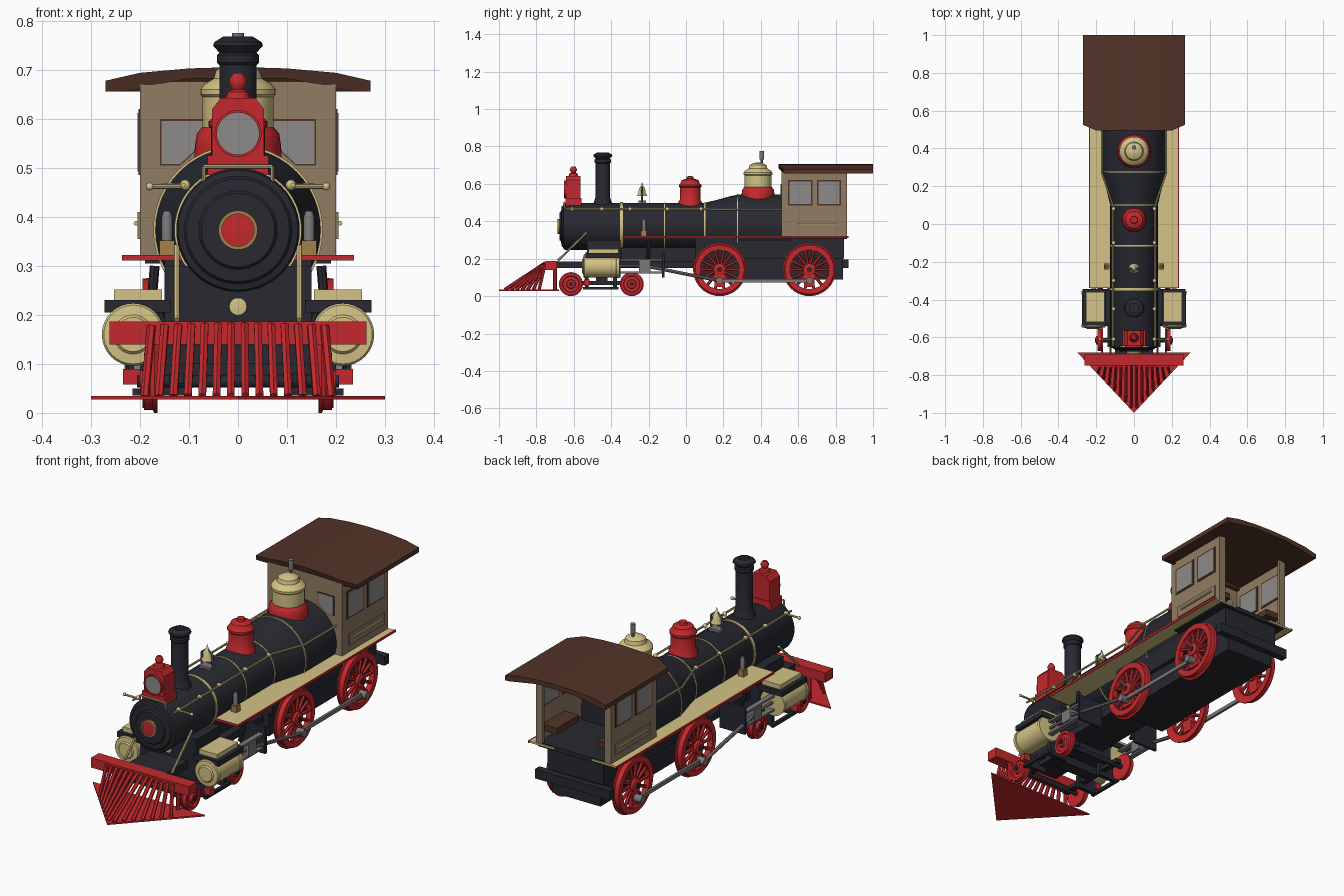
import bpy, bmesh, math
from mathutils import Vector, Matrix

cube = bpy.data.objects.get("Cube")
if cube:
    bpy.data.objects.remove(cube, do_unlink=True)


def material(name, r, g, b):
    m = bpy.data.materials.new(name)
    m.use_nodes = True
    m.diffuse_color = (r, g, b, 1)
    node = m.node_tree.nodes["Principled BSDF"]
    node.inputs["Base Color"].default_value = (r, g, b, 1)
    node.inputs["Roughness"].default_value = 0.6
    return m


BLACK = material("soft black", .021, .022, .03)
RED = material("bright red", .56, .022, .026)
CREAM = material("cream brass", .66, .55, .24)
TAN = material("tan wood", .28, .2, .125)
BROWN = material("dark brown roof", .085, .034, .021)
GLASS = material("grey glass", .27, .26, .25)
STEEL = material("grey steel", .2, .19, .19)
GOLD = material("old gold", .36, .22, .07)


class Part:
    """One object whose mesh is gathered in world space from simple solids."""

    def __init__(self, name, mat, mirror=False):
        self.name, self.mat, self.mirror = name, mat, mirror
        self.bm = bmesh.new()

    def box(self, x, y, z):
        size = Vector((x[1] - x[0], y[1] - y[0], z[1] - z[0]))
        mid = Vector((x[0] + x[1], y[0] + y[1], z[0] + z[1])) / 2
        mat = Matrix.Translation(mid) @ Matrix.Diagonal(size).to_4x4()
        bmesh.ops.create_cube(self.bm, size=1, matrix=mat)
        return self

    def rod(self, points, r, sides=8):
        for a, b in zip(points, points[1:]):
            a, b = Vector(a), Vector(b)
            turn = (b - a).to_track_quat('Z', 'Y').to_matrix().to_4x4()
            bmesh.ops.create_cone(self.bm, cap_ends=True, segments=sides, radius1=r, radius2=r,
                                  depth=(b - a).length, matrix=Matrix.Translation((a + b) / 2) @ turn)
        return self

    def ball(self, at, r):
        bmesh.ops.create_uvsphere(self.bm, u_segments=12, v_segments=8, radius=r,
                                  matrix=Matrix.Translation(at))
        return self

    def lathe(self, axis, centre, profile, sides=32, closed=False):
        rings = []
        for r, t in profile:
            ring = []
            for i in range(sides):
                a = math.tau * i / sides
                c, s = r * math.cos(a), r * math.sin(a)
                p = {'X': (t, c, s), 'Y': (c, t, s), 'Z': (c, s, t)}[axis]
                ring.append(self.bm.verts.new(Vector(p) + Vector(centre)))
            rings.append(ring)
        pairs = list(zip(rings, rings[1:])) + ([(rings[-1], rings[0])] if closed else [])
        for a, b in pairs:
            for i in range(sides):
                j = (i + 1) % sides
                self.bm.faces.new((a[i], a[j], b[j], b[i]))
        return self

    def prism(self, axis, points, a, b):
        def place(u, v, t):
            return {'X': (t, u, v), 'Y': (u, t, v), 'Z': (u, v, t)}[axis]
        lo = [self.bm.verts.new(place(u, v, a)) for u, v in points]
        hi = [self.bm.verts.new(place(u, v, b)) for u, v in points]
        self.bm.faces.new(lo)
        self.bm.faces.new(hi)
        for i in range(len(lo)):
            j = (i + 1) % len(lo)
            self.bm.faces.new((lo[i], lo[j], hi[j], hi[i]))
        return self

    def done(self):
        bmesh.ops.remove_doubles(self.bm, verts=self.bm.verts, dist=1e-5)
        bmesh.ops.recalc_face_normals(self.bm, faces=self.bm.faces)
        mesh = bpy.data.meshes.new(self.name)
        self.bm.to_mesh(mesh)
        self.bm.free()
        mesh.materials.append(self.mat)
        ob = bpy.data.objects.new(self.name, mesh)
        bpy.context.collection.objects.link(ob)
        if self.mirror:
            ob.modifiers.new("mirror", 'MIRROR').use_axis[0] = True
        bpy.ops.object.select_all(action='DESELECT')
        ob.select_set(True)
        bpy.context.view_layer.objects.active = ob
        bpy.ops.object.shade_smooth_by_angle(angle=math.radians(35))
        return ob


# Boiler with smokebox door, bands and badge
AXIS = (0, 0, .373)
Part("boiler", BLACK).lathe('Y', AXIS, [
    (0, -.675), (.075, -.675), (.08, -.668), (.105, -.665), (.11, -.658), (.122, -.655),
    (.126, -.645), (.126, .1), (.14, .16), (.162, .24), (.17, .28), (.17, .56), (0, .56)], 48).done()
bands = Part("boiler_bands", CREAM)
for y, r, w in ((-.345, .13, .007), (-.115, .128, .003), (.1, .128, .003), (.275, .173, .003)):
    bands.lathe('Y', AXIS, [(r - .01, y - w), (r, y - w), (r, y + w), (r - .01, y + w)], 48, True)
bands.done()
Part("door_badge", RED).lathe('Y', AXIS, [(0, -.686), (.034, -.684), (.034, -.67)]).done()
Part("door_badge_ring", GOLD).lathe('Y', AXIS, [(.033, -.67), (.033, -.688), (.04, -.688), (.04, -.67)], 32, True).done()

# Chimney, domes, bell
Part("chimney", BLACK).lathe('Z', (0, -.445, 0), [
    (.055, .48), (.045, .51), (.038, .53), (.038, .71), (.043, .715), (.043, .73), (.038, .735),
    (.051, .75), (.048, .757), (.03, .768), (.025, .768), (.025, .7), (0, .7)]).done()
Part("sand_dome", RED).lathe('Z', (0, .022, 0), [
    (.066, .47), (.064, .5), (.055, .515), (.055, .58), (.06, .585), (.06, .595), (.052, .602),
    (.045, .62), (.02, .628), (.018, .64), (0, .642)]).done()
Part("steam_dome_base", RED).lathe('Z', (0, .385, 0), [
    (.09, .5), (.088, .545), (.084, .57), (.074, .582), (0, .582)]).done()
Part("steam_dome", CREAM).lathe('Z', (0, .385, 0), [
    (.072, .575), (.072, .645), (.077, .65), (.077, .66), (.068, .672), (.05, .682),
    (.045, .7), (.025, .712), (0, .714)]).done()
Part("whistle", STEEL).rod([(0, .405, .69), (0, .405, .74)], .006).rod([(0, .405, .73), (0, .405, .775)], .012, 12).done()
Part("bell", CREAM).lathe('Z', (0, -.235, 0), [
    (0, .535), (.027, .535), (.02, .55), (.016, .575), (.008, .586), (0, .61)], 20).done()
Part("bell_stand", STEEL, True).box((-.001, .03), (-.255, -.215), (.485, .51)).rod(
    [(.03, -.235, .5), (.03, -.235, .565), (0, -.235, .588)], .005).done()

# Headlamp
Part("headlamp", RED).box((-.062, .062), (-.645, -.56), (.485, .525)).prism('Y', [
    (-.053, .52), (.053, .52), (.053, .62), (.035, .643), (-.035, .643), (-.053, .62)], -.642, -.563).lathe(
    'Z', (0, -.602, 0), [(.026, .64), (.022, .655), (.012, .66), (.018, .672), (.018, .68), (.01, .694), (0, .694)], 16).done()
Part("headlamp_lens", GLASS).lathe('Y', (0, 0, .57), [(0, -.648), (.043, -.648), (.043, -.64)]).done()
Part("headlamp_rim", RED).lathe('Y', (0, 0, .57), [(.043, -.64), (.043, -.653), (.048, -.653), (.048, -.64)], 32, True).done()
Part("headlamp_bracket", CREAM, True).rod([(0, -.65, .503), (.07, -.65, .503), (.07, -.65, .47)], .004).done()

# Handrails and front braces
rail = Part("handrail", CREAM, True).rod(
    [(.112, -.645, .465), (.112, .1, .465), (.17, .27, .462), (.17, .52, .462)], .005)
rail.rod([(.11, -.61, .462), (.18, -.61, .462)], .005).ball((.18, -.61, .462), .008)
for y in (-.61, -.45, -.3, -.1, .08):
    rail.ball((.108, y, .465), .011)
rail.rod([(.125, -.53, .34), (.125, -.685, .19)], .006).done()
Part("side_lamps", STEEL, True).lathe('Z', (.145, -.225, 0), [
    (0, .34), (.011, .34), (.011, .4), (.007, .412), (0, .412)], 16).done()
Part("side_lamp_feet", GOLD, True).box((.13, .16), (-.24, -.21), (.322, .352)).done()

# Running boards
Part("running_board", CREAM, True).box((.1, .232), (-.335, .865), (.312, .321)).done()
Part("running_board_edge", RED, True).box((.232, .237), (-.335, .868), (.311, .322)).box(
    (.1, .237), (-.339, -.335), (.311, .322)).done()

# Cab walls, glass, seats
Part("cab_sides", TAN, True).box((.188, .2), (.515, .86), (.32, .672)).box(
    (.165, .2), (.845, .86), (.32, .672)).box((.2, .205), (.56, .83), (.355, .41)).done()
Part("cab_front", TAN).prism('Y', [(-.2, .32), (.2, .32), (.2, .67), (0, .69), (-.2, .67)], .51, .525).done()
frames, panes = Part("window_frames", BROWN, True), Part("window_panes", GLASS, True)
for y0, y1 in ((.545, .675), (.7, .83)):
    frames.box((.186, .203), (y0, y1), (.485, .62))
    panes.box((.184, .205), (y0 + .008, y1 - .008), (.493, .612))
shape = [(.156, .508), (.156, .596), (.072, .596), (.072, .55), (.118, .508)]
panes.prism('Y', shape, .505, .53)
frames.prism('Y', [(.114 + (x - .114) * 1.08, .552 + (z - .552) * 1.08) for x, z in shape], .507, .528)
frames.done()
panes.done()
Part("cab_rail", CREAM, True).rod([(.208, .59, .387), (.208, .81, .387)], .005).done()
Part("cab_seats", BROWN, True).box((.11, .188), (.66, .83), (.37, .4)).done()
Part("cab_floor", BLACK).box((-.19, .19), (.52, .86), (.305, .325)).done()
Part("backhead_fittings", GOLD, True).rod([(.04, .55, .44), (.04, .58, .44)], .02, 12).rod(
    [(0, .575, .48), (.08, .575, .48)], .006).done()

# Arched cab roof with a closed front
arch = [(.27, .678), (.2, .694), (.1, .703), (0, .706)]
top = arch + [(-x, z) for x, z in arch[-2::-1]]
under = [(-.27, .656), (-.25, .656), (-.1, .682), (.1, .682), (.25, .656), (.27, .656)]
roof = Part("cab_roof", BROWN).prism('Y', top + under, .495, 1)
roof.prism('Y', top + [under[0], under[-1]], .495, .512)
for v in roof.bm.verts:
    if abs(v.co.x) > .22 and v.co.y < .6:
        v.co.y += .03
roof.done()

# Frame, firebox, saddle
Part("main_frame", BLACK).box((-.1, .1), (-.69, .3), (.15, .185)).box((-.13, .13), (.05, .84), (.09, .2)).box(
    (-.15, .15), (.05, .845), (.2, .32)).box((-.15, .15), (-.53, -.35), (.1, .3)).box(
    (-.2, .2), (.835, .87), (.15, .195)).box((-.06, .06), (-.35, .06), (.16, .26)).done()
Part("front_disc", CREAM).lathe('Y', (0, 0, .217), [(0, -.54), (.018, -.537), (.018, -.52)], 20).done()

# Cylinders, valve chests and slide bars
Part("cylinder", CREAM, True).lathe('Y', (.214, 0, .16), [
    (0, -.556), (.035, -.556), (.04, -.55), (.06, -.548), (.064, -.543), (.064, -.53), (.06, -.528),
    (.06, -.375), (.064, -.372), (.064, -.355), (0, -.352)]).done()
Part("valve_chest", BLACK, True).box((.138, .272), (-.537, -.345), (.205, .23)).done()
Part("valve_cover", CREAM, True).box((.155, .253), (-.52, -.36), (.23, .252)).done()
Part("slide_bars", STEEL, True).box((.2, .225), (-.355, -.12), (.188, .198)).box(
    (.2, .225), (-.355, -.12), (.122, .132)).box((.19, .232), (-.25, -.19), (.13, .19)).rod(
    [(.213, -.36, .16), (.213, -.2, .16)], .008).done()
Part("slide_bracket", BLACK, True).box((.1, .235), (-.128, -.115), (.1, .23)).rod(
    [(.17, -.2, .3), (.175, -.2, .24), (.15, -.2, .17)], .01).done()

# Driving wheels with spokes
WHEEL_Z, DRIVERS = .142, (.18, .66)
for name, y in zip(("front", "rear"), DRIVERS):
    c = (0, y, WHEEL_Z)
    wheel = Part(name + "_driving_wheel", RED, True).lathe('X', c, [
        (.104, .168), (.142, .164), (.142, .17), (.134, .173), (.132, .195), (.104, .195)], 40, True)
    wheel.lathe('X', c, [(0, .162), (.032, .162), (.032, .2), (.02, .205), (0, .205)], 20)
    for i in range(14):
        a = math.tau * i / 14
        d = Vector((0, math.cos(a), math.sin(a)))
        hub = Vector((.181, y, WHEEL_Z))
        wheel.rod([hub + d * .02, hub + d * .11], .008, 6)
    wheel.box((.172, .194), (y - .028, y + .028), (.05, .13)).done()
    Part(name + "_driving_axle", BLACK).rod([(-.208, y, WHEEL_Z), (.208, y, WHEEL_Z)], .014, 16).done()

# Connecting rods
rods = Part("connecting_rods", STEEL, True).box((.2, .212), DRIVERS, (.073, .091))
rods.rod([(.221, -.2, .158), (.221, DRIVERS[0], .082)], .009)
for y in DRIVERS:
    rods.rod([(.18, y, .082), (.232, y, .082)], .018, 16)
rods.done()

# Leading truck
truck = Part("truck_frame", BLACK, True).box((.11, .14), (-.65, -.26), (.06, .08)).box(
    (-.001, .14), (-.48, -.42), (.06, .12)).box((.2, .215), (-.55, -.36), (.035, .05)).box(
    (.1, .2), (-.54, -.52), (.035, .1)).box((.1, .2), (-.39, -.37), (.035, .1))
for name, y in (("front", -.615), ("rear", -.29)):
    Part(name + "_truck_wheel", RED, True).lathe('X', (0, y, .064), [
        (0, .165), (.064, .165), (.064, .171), (.058, .174), (.058, .192), (.045, .192),
        (.042, .186), (.025, .186), (.022, .2), (0, .2)]).done()
    truck.rod([(0, y, .064), (.206, y, .064)], .012, 12)
truck.done()
Part("truck_boxes", RED, True).box((.2, .235), (-.545, -.515), (.058, .09)).done()

# Pilot: beam, slanted bars, base plate
Part("pilot_beam", RED).box((-.262, .262), (-.75, -.69), (.14, .187)).done()
Part("pilot_plate", RED).prism('Z', [(-.3, -.68), (.3, -.68), (0, -1)], .027, .034).done()
bars = Part("pilot_bars", RED)
for i in range(14):
    x = .19 * (i / 6.5 - 1)
    bars.rod([(x * .93, -.752, .178), (x, -.985 + abs(x) * 1.05, .034)], .009, 6)
for s in (-1, 1):
    bars.rod([(s * .17, -.7, .16), (s * .17, -.7, .03)], .01, 6)
bars.done()
